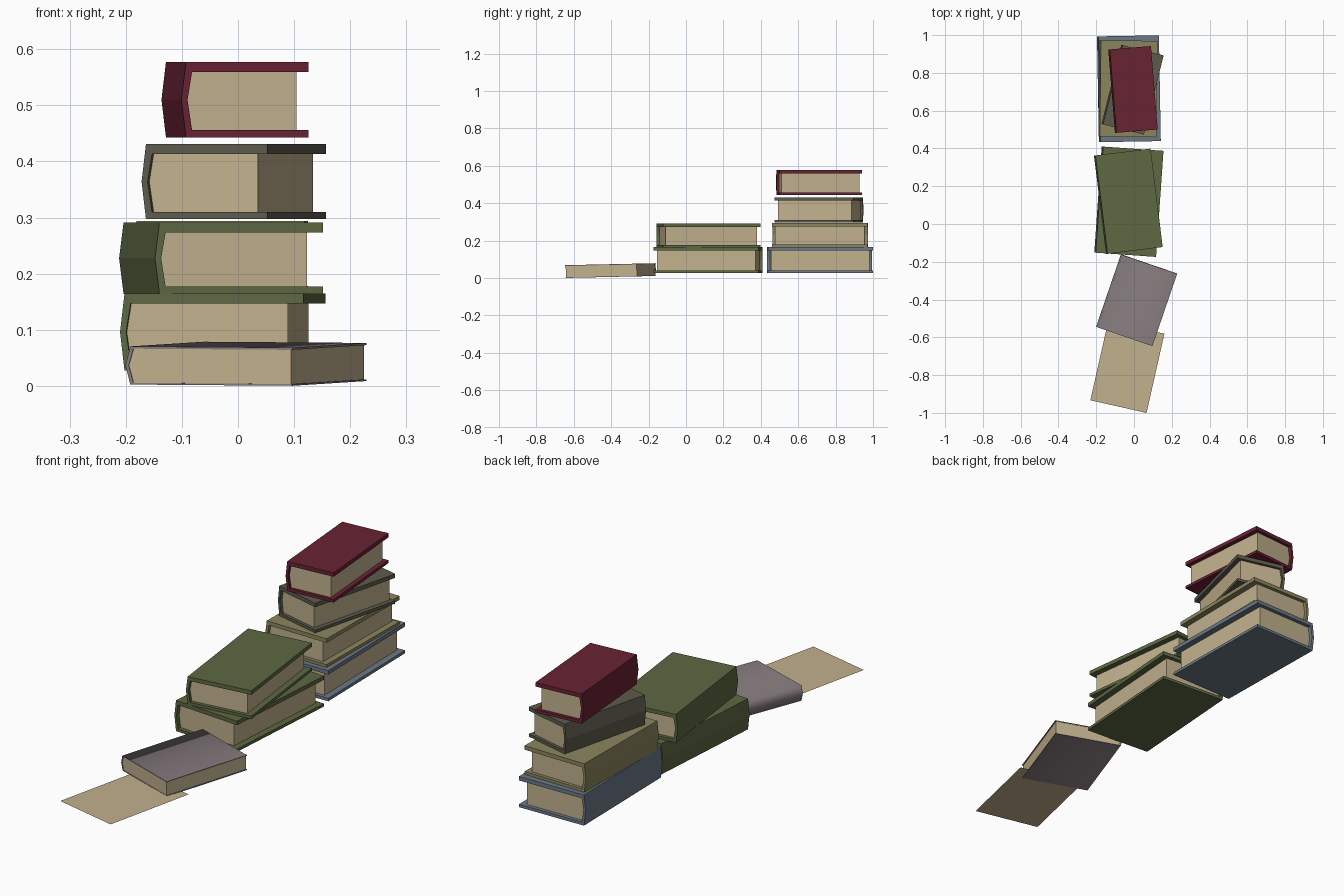
import bpy, bmesh
from math import radians
from mathutils import Matrix

if "Cube" in bpy.data.objects:
    bpy.data.objects.remove(bpy.data.objects["Cube"])


def material(name, rgb):
    m = bpy.data.materials.new(name)
    m.diffuse_color = (*rgb, 1)
    m.use_nodes = True
    m.node_tree.nodes["Principled BSDF"].inputs["Base Color"].default_value = m.diffuse_color
    return m


PAPER = material("paper", (0.54, 0.44, 0.27))
RED = material("red", (0.14, 0.016, 0.032))
GREEN = material("green", (0.11, 0.14, 0.055))
OLIVE = material("olive", (0.26, 0.24, 0.11))
DRAB = material("drab", (0.11, 0.105, 0.075))
BLUE = material("blue", (0.15, 0.19, 0.24))
MAUVE = material("mauve", (0.24, 0.20, 0.21))


def extrude(name, profile, y0, y1, mat, matrix):
    """Extrude an xz profile along y."""
    bm = bmesh.new()
    face = bm.faces.new([bm.verts.new((x, y0, z)) for x, z in profile])
    geo = bmesh.ops.extrude_face_region(bm, geom=[face])["geom"]
    bmesh.ops.translate(bm, vec=(0, y1 - y0, 0),
                        verts=[g for g in geo if isinstance(g, bmesh.types.BMVert)])
    bmesh.ops.recalc_face_normals(bm, faces=bm.faces)
    me = bpy.data.meshes.new(name)
    bm.to_mesh(me)
    bm.free()
    me.materials.append(mat)
    ob = bpy.data.objects.new(name, me)
    bpy.context.collection.objects.link(ob)
    ob.matrix_world = matrix
    return ob


def book(name, mat, centre, w, length, h, turn, top=0.018, bottom=0.013,
         spine=0.011, fore=None, end=None, bulge=0.008, tilt=0):
    """C-shaped cover with a bent spine on -x, plus a page block inside."""
    fore = 0.09 * w if fore is None else fore
    end = 0.03 * length if end is None else end
    m = (Matrix.Translation(centre) @ Matrix.Rotation(radians(tilt), 4, 'X')
         @ Matrix.Rotation(radians(turn), 4, 'Z'))
    a, r, mid = -w / 2, w / 2, h / 2
    apex = a + spine
    corner = apex + bulge
    cover = [(r, h), (a + bulge, h), (a, mid), (a + bulge, 0), (r, 0),
             (r, bottom), (corner, bottom), (apex, mid), (corner, h - top), (r, h - top)]
    ob = extrude(name + "_cover", cover, -length / 2, length / 2, mat, m)
    pages = [(r - fore, h - top), (corner, h - top), (apex, mid),
             (corner, bottom), (r - fore, bottom)]
    extrude(name + "_pages", pages, -length / 2 + end, length / 2 - end, PAPER, m)
    return ob


# Tall back stack, bottom to top
book("blue_book", BLUE, (-0.027, 0.716, 0.027), 0.328, 0.560, 0.138, 1)
book("olive_book", OLIVE, (-0.032, 0.716, 0.165), 0.308, 0.510, 0.129, -0.7)
book("drab_book", DRAB, (-0.0075, 0.711, 0.297), 0.231, 0.432, 0.134, -14)
book("red_book", RED, (-0.0055, 0.712, 0.443), 0.227, 0.443, 0.134, 4.6)

# Middle pair of green books
book("lower_green_book", GREEN, (-0.027, 0.118, 0.027), 0.328, 0.563, 0.138, -4)
book("upper_green_book", GREEN, (-0.030, 0.120, 0.164), 0.302, 0.525, 0.127, 7)

# Thin paperback leaning slightly on the loose sheet
paperback = book("paperback", MAUVE, (0.014, -0.4025, 0.0055), 0.315, 0.405, 0.068, -18.9,
                 top=0.004, bottom=0.003, spine=0.006, fore=0.004, end=0.002,
                 bulge=0.009, tilt=1.25)
bpy.context.view_layer.objects.active = paperback
paperback.select_set(True)
bpy.ops.object.shade_smooth_by_angle(angle=radians(80))

# Loose sheet on the floor
bpy.ops.mesh.primitive_plane_add(size=1, location=(-0.035, -0.757, 0.003),
                                 rotation=(0, 0, radians(-12.7)))
sheet = bpy.context.object
sheet.name = "loose_sheet"
sheet.scale = (0.305, 0.43, 1)
sheet.data.materials.append(PAPER)
